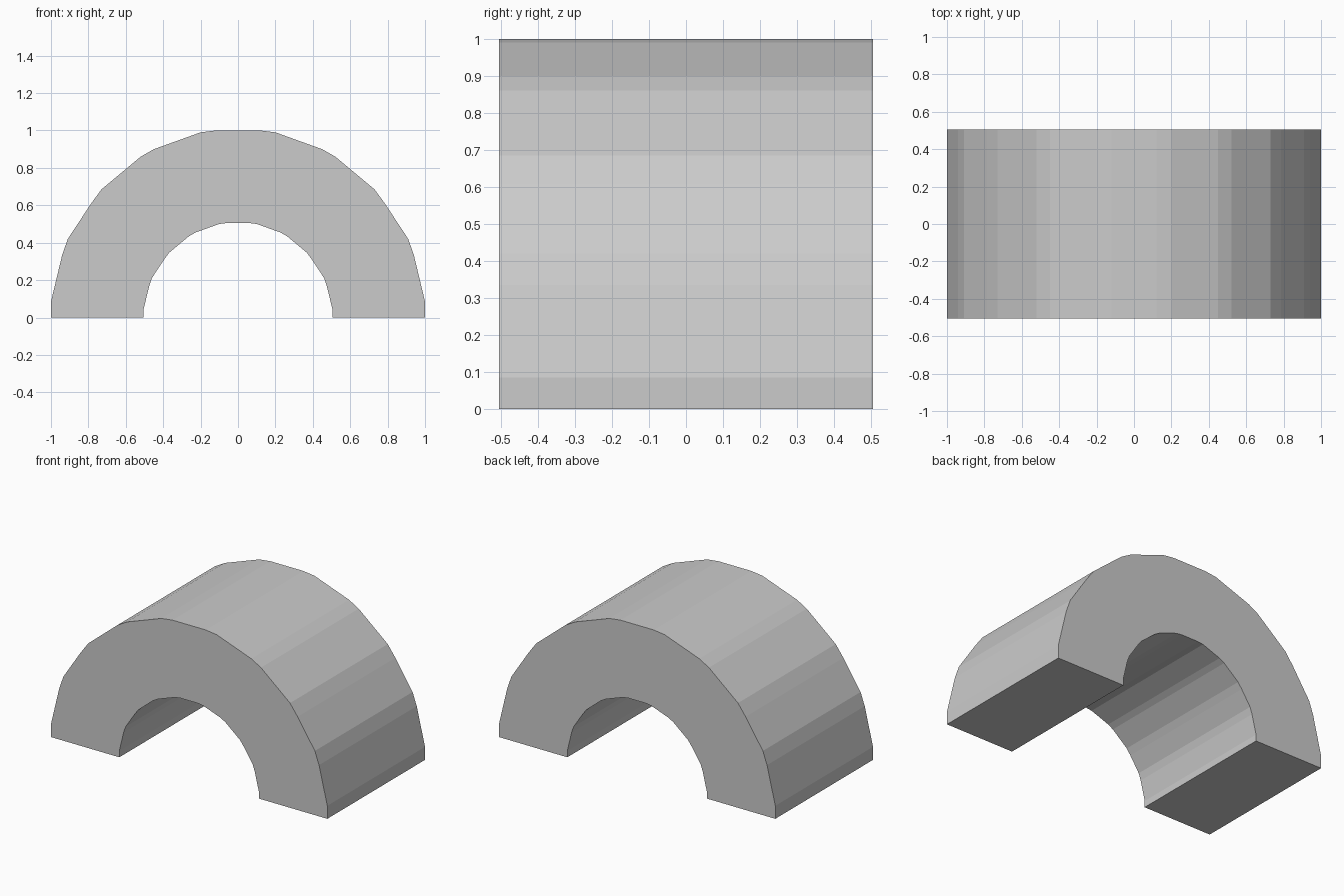
import bpy
import bmesh
from mathutils import Vector

if "Cube" in bpy.data.objects:
    bpy.data.objects.remove(bpy.data.objects["Cube"])

# Right half of the faceted outer arc, from the foot to the crown (x, z)
HALF_ARC = [(1, 0), (1, 0.085), (0.94, 0.335), (0.91, 0.42), (0.785, 0.61),
            (0.73, 0.685), (0.52, 0.86), (0.45, 0.9), (0.2, 0.99), (0.12, 1)]
INNER_SCALE = 0.505
DEPTH = 1.01


def full_arc(scale):
    """Mirror the half arc into a complete arch line, right to left."""
    right = [(x * scale, z * scale) for x, z in HALF_ARC]
    return right + [(-x, z) for x, z in reversed(right)]


# Arch: ring-shaped half profile extruded from front to back
bm = bmesh.new()
profile = full_arc(1) + full_arc(INNER_SCALE)[::-1]
face = bm.faces.new([bm.verts.new((x, -DEPTH / 2, z)) for x, z in profile])
extruded = bmesh.ops.extrude_face_region(bm, geom=[face], use_keep_orig=True)
moved = [g for g in extruded["geom"] if isinstance(g, bmesh.types.BMVert)]
bmesh.ops.translate(bm, verts=moved, vec=Vector((0, DEPTH, 0)))
bmesh.ops.recalc_face_normals(bm, faces=bm.faces[:])

mesh = bpy.data.meshes.new("half_round_arch")
bm.to_mesh(mesh)
bm.free()
arch = bpy.data.objects.new("half_round_arch", mesh)
bpy.context.collection.objects.link(arch)
